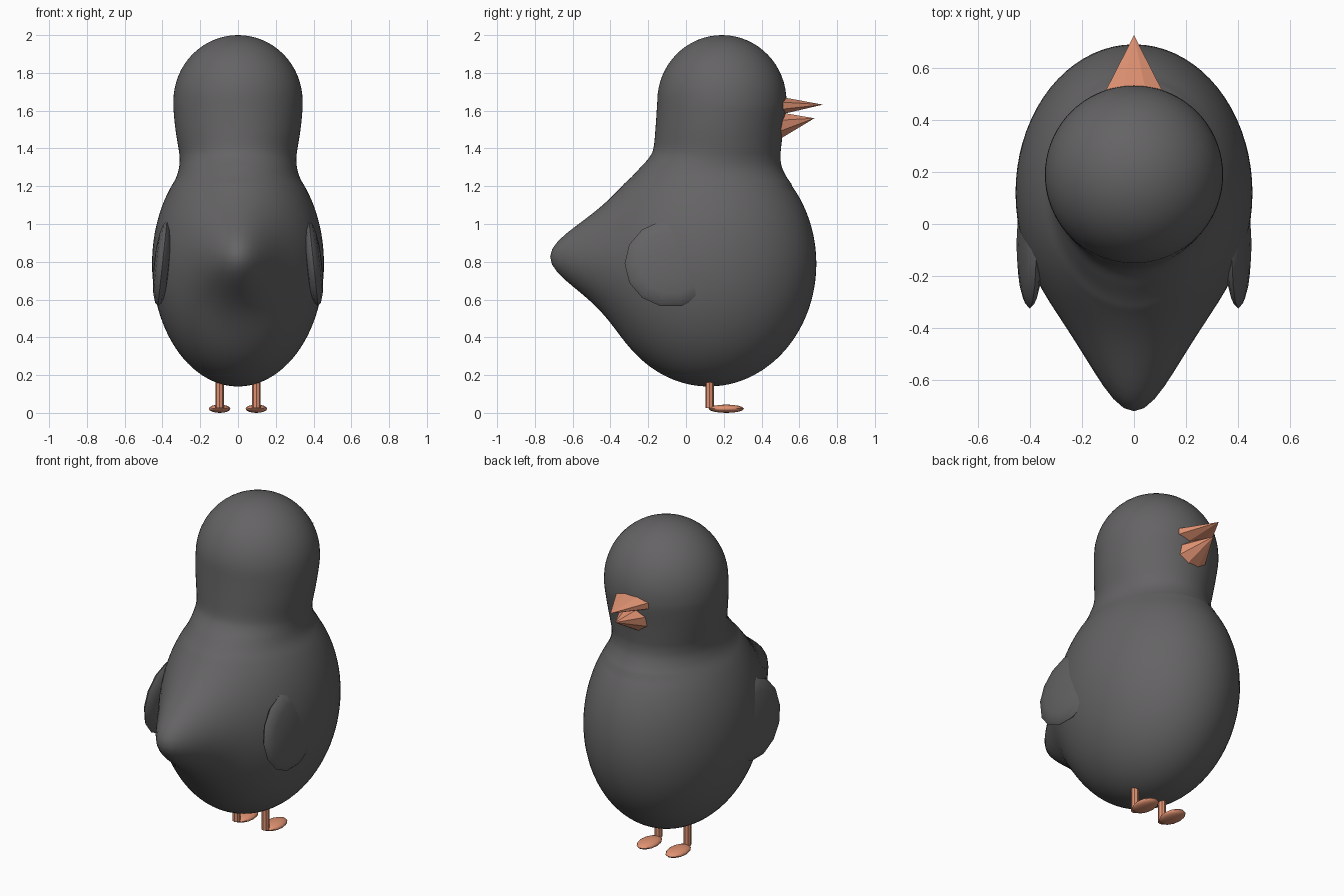
import bpy, bmesh, math
from mathutils import Matrix, Vector

if "Cube" in bpy.data.objects:
    bpy.data.objects.remove(bpy.data.objects["Cube"])


def material(name, rgb):
    m = bpy.data.materials.new(name)
    m.diffuse_color = (*rgb, 1)
    m.use_nodes = True
    m.node_tree.nodes["Principled BSDF"].inputs["Base Color"].default_value = m.diffuse_color
    return m


GREY = material("charcoal_grey", (0.13, 0.126, 0.13))
ORANGE = material("salmon_orange", (0.75, 0.29, 0.17))


def finish(name, bm, mat, angle=None):
    bmesh.ops.recalc_face_normals(bm, faces=bm.faces)
    me = bpy.data.meshes.new(name)
    bm.to_mesh(me)
    bm.free()
    me.materials.append(mat)
    ob = bpy.data.objects.new(name, me)
    bpy.context.collection.objects.link(ob)
    if angle:
        bpy.ops.object.select_all(action='DESELECT')
        ob.select_set(True)
        bpy.context.view_layer.objects.active = ob
        bpy.ops.object.shade_smooth_by_angle(angle=math.radians(angle))
    return ob


# Neck profile: z, half width, front y, back y
NECK = [(1.15, .379, .594, -.355), (1.2, .352, .566, -.325), (1.25, .326, .532, -.28),
        (1.3, .312, .508, -.238), (1.35, .309, .500, -.195), (1.4, .315, .503, -.172),
        (1.5, .331, .515, -.162), (1.6, .341, .53, -.155), (1.65, .342, .532, -.152),
        (1.7, .339, .529, -.149)]


def catmull(a, b, c, d, t):
    return tuple(.5 * (2*q + (r-p)*t + (2*p-5*q+4*r-s)*t*t + (3*q-p-3*r+s)*t**3)
                 for p, q, r, s in zip(a, b, c, d))


# All body levels: egg-shaped belly, neck, domed head
levels = []
a_end = math.asin((1.2 - .79) / .65)
for i in range(37):
    a = -math.pi/2 + (a_end + math.pi/2) * i / 36
    c = max(math.cos(a), 1e-5)
    levels.append((.79 + .65*math.sin(a), .455*c, .12 + .57*c, .12 - .57*c))
for k in range(1, len(NECK) - 2):
    for j in range(1, 5):
        levels.append(catmull(*NECK[k-1:k+3], j / 4))
for i in range(1, 17):
    a = math.pi/2 * i / 16
    c = max(math.cos(a), 1e-5)
    levels.append((1.65 + .35*math.sin(a), .342*c, .19 + .342*c, .19 - .342*c))

# Body, with the tail drawn out of its back
N = 72
bm = bmesh.new()
rings = []
for z, rx, yf, yb in levels:
    yc, ry = (yf + yb) / 2, (yf - yb) / 2
    ring = []
    for j in range(N):
        t = 2 * math.pi * j / N
        x, s = rx * math.cos(t), math.sin(t)
        y = yc + ry * s
        gate = min(1, max(0, -s * 2))
        y -= .27 * gate * math.exp(-.5 * ((x / .143)**2 + ((z - .83) / .156)**2))
        ring.append(bm.verts.new((x, y, z)))
    rings.append(ring)
for r0, r1 in zip(rings, rings[1:]):
    for j in range(N):
        bm.faces.new((r0[j], r0[(j+1) % N], r1[(j+1) % N], r1[j]))
bmesh.ops.remove_doubles(bm, verts=bm.verts, dist=1e-4)
finish("body", bm, GREY, 60)


def ellipsoid(name, centre, radii, mat, seg, rings, rot=Matrix(), pole=Matrix()):
    bm = bmesh.new()
    bmesh.ops.create_uvsphere(bm, u_segments=seg, v_segments=rings, radius=1, matrix=pole)
    m = Matrix.Translation(centre) @ rot @ Matrix.Diagonal((*radii, 1))
    bmesh.ops.transform(bm, matrix=m, verts=bm.verts)
    return finish(name, bm, mat, 60)


def cone(name, base, tip, rx, rz, sides=8):
    base, tip = Vector(base), Vector(tip)
    bm = bmesh.new()
    ring = [bm.verts.new(base + Vector((rx * math.cos(t), 0, rz * math.sin(t))))
            for t in (2 * math.pi * (j + .5) / sides for j in range(sides))]
    top = bm.verts.new(tip)
    bm.faces.new(ring)
    for j in range(sides):
        bm.faces.new((ring[j], ring[(j+1) % sides], top))
    return finish(name, bm, ORANGE)


# Beak halves
cone("upper_beak", (0, .45, 1.625), (0, .725, 1.632), .152, .062)
cone("lower_beak", (0, .45, 1.51), (0, .68, 1.56), .125, .096)

for side, s in (("right", 1), ("left", -1)):
    # Wing: thin disc leaning in at the top
    ellipsoid(side + "_wing", (s * .40, -.08, .79), (.045, .245, .232), GREY, 14, 8,
              Matrix.Rotation(-s * .107, 4, 'Y'), Matrix.Rotation(math.pi/2, 4, 'Y'))
    # Leg
    bm = bmesh.new()
    bmesh.ops.create_cone(bm, cap_ends=True, segments=8, radius1=.022, radius2=.022,
                          depth=.19, matrix=Matrix.Translation((s * .097, .125, .12)))
    finish(side + "_leg", bm, ORANGE)
    # Foot
    ellipsoid(side + "_foot", (s * .097, .213, .022), (.057, .093, .022), ORANGE, 12, 8)
